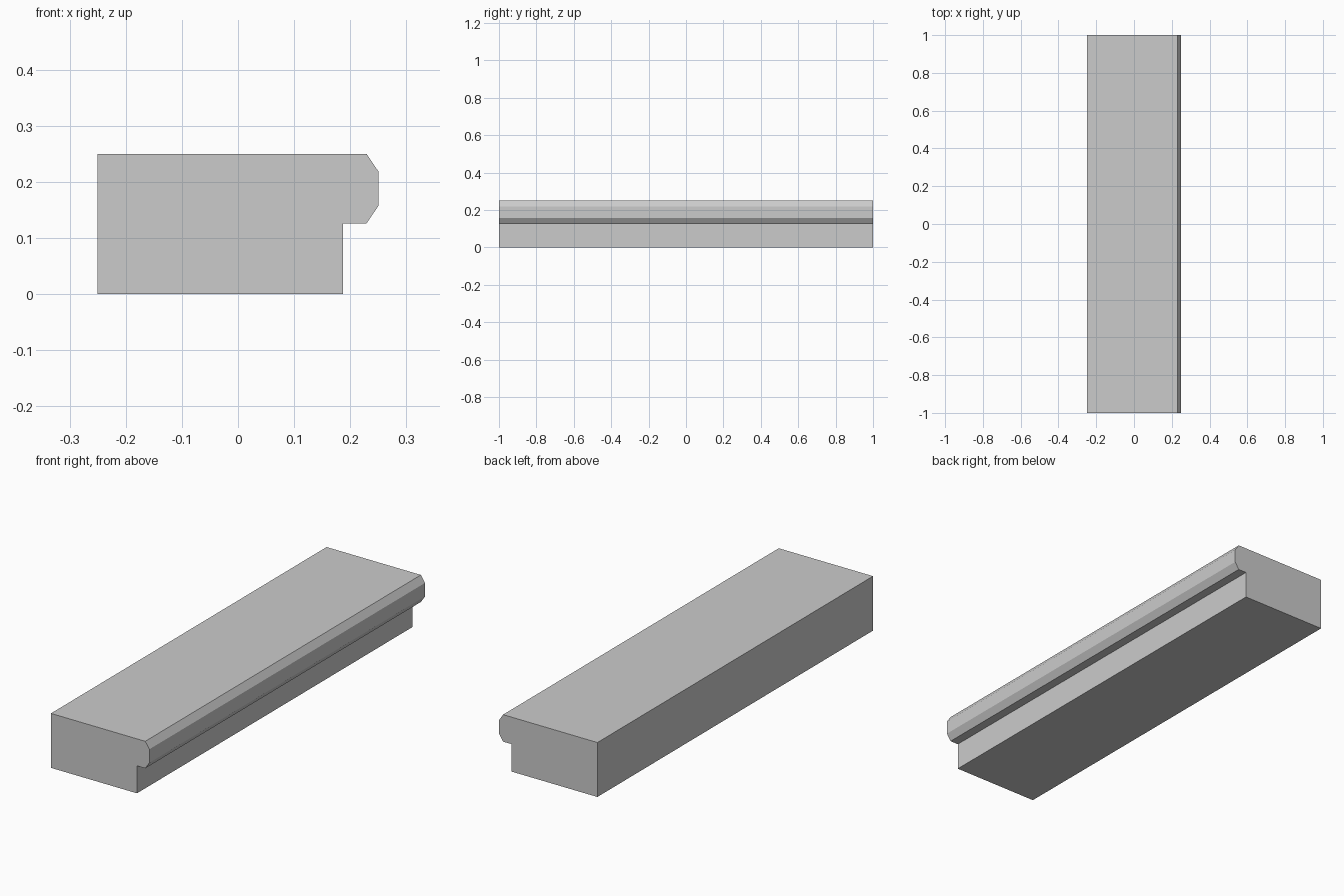
import bpy
import bmesh

if "Cube" in bpy.data.objects:
    bpy.data.objects.remove(bpy.data.objects["Cube"])

LENGTH = 2.0

# Step cross-section (x, z): block with a chamfered overhanging nosing
PROFILE = [
    (-0.25, 0.0), (0.187, 0.0), (0.187, 0.126), (0.229, 0.126),
    (0.25, 0.157), (0.25, 0.219), (0.229, 0.25), (-0.25, 0.25),
]


def extrude_profile(name, profile, length):
    bm = bmesh.new()
    face = bm.faces.new([bm.verts.new((x, -length / 2, z)) for x, z in profile])
    result = bmesh.ops.extrude_face_region(bm, geom=[face], use_keep_orig=True)
    moved = [v for v in result["geom"] if isinstance(v, bmesh.types.BMVert)]
    bmesh.ops.translate(bm, verts=moved, vec=(0, length, 0))
    bmesh.ops.recalc_face_normals(bm, faces=bm.faces)
    mesh = bpy.data.meshes.new(name)
    bm.to_mesh(mesh)
    bm.free()
    obj = bpy.data.objects.new(name, mesh)
    bpy.context.collection.objects.link(obj)
    return obj


# Single stair step running along y
extrude_profile("stair_step", PROFILE, LENGTH)
